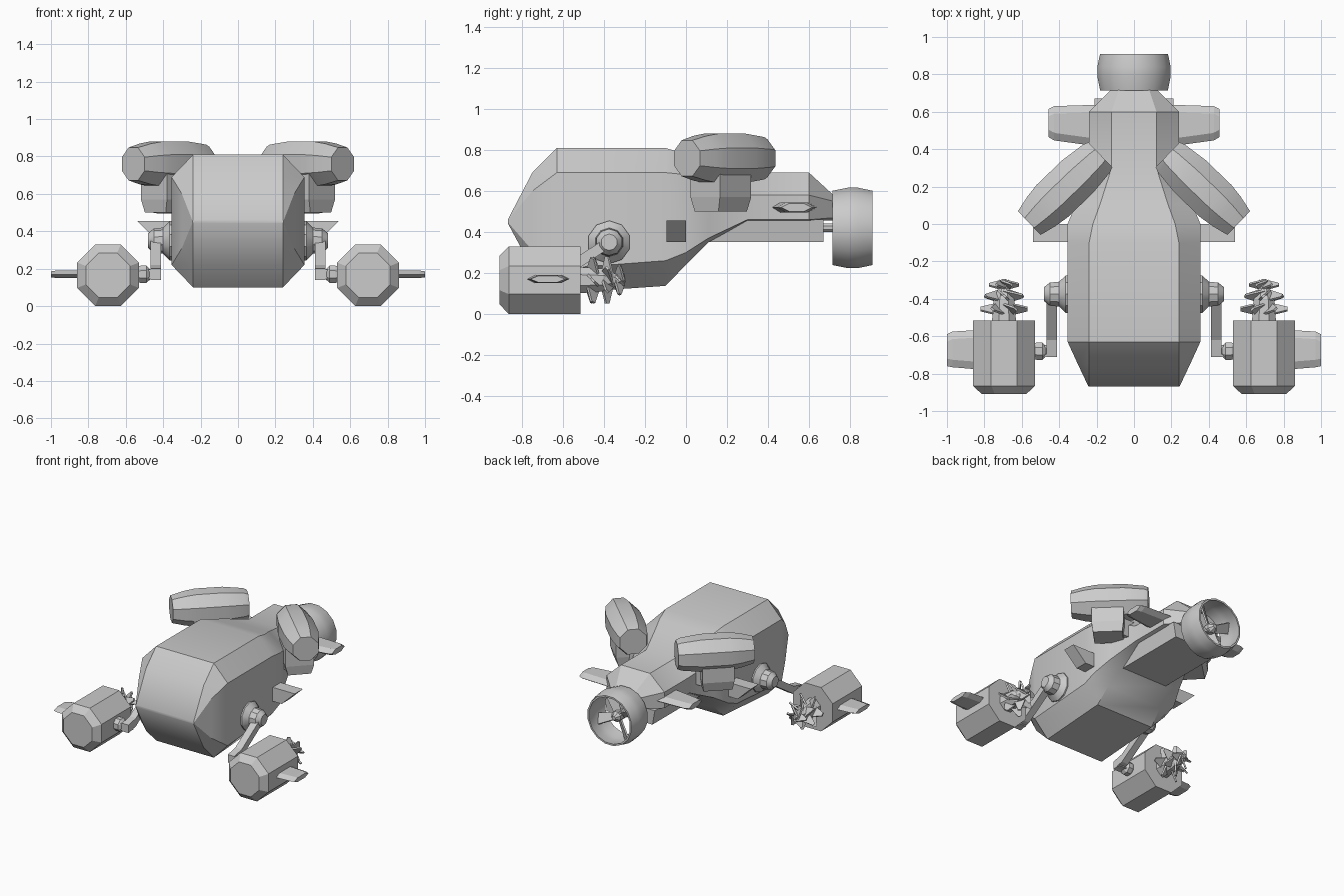
import bpy, bmesh
from math import pi, sin, cos, radians
from mathutils import Matrix, Vector

if "Cube" in bpy.data.objects:
    bpy.data.objects.remove(bpy.data.objects["Cube"])


def finish(name, bm, mirror=False, smooth=None):
    bmesh.ops.recalc_face_normals(bm, faces=bm.faces)
    me = bpy.data.meshes.new(name)
    bm.to_mesh(me)
    bm.free()
    ob = bpy.data.objects.new(name, me)
    bpy.context.collection.objects.link(ob)
    if mirror:
        ob.modifiers.new("mirror", 'MIRROR').use_mirror_merge = False
    if smooth:
        bpy.ops.object.select_all(action='DESELECT')
        ob.select_set(True)
        bpy.context.view_layer.objects.active = ob
        bpy.ops.object.shade_smooth_by_angle(angle=radians(smooth))
    return ob


def loft(bm, rings, closed=False):
    vs = [[bm.verts.new(p) for p in r] for r in rings]
    n = len(vs[0])
    pairs = list(zip(vs, vs[1:])) + ([(vs[-1], vs[0])] if closed else [])
    for a, b in pairs:
        for i in range(n):
            j = (i + 1) % n
            bm.faces.new((a[i], a[j], b[j], b[i]))
    if not closed:
        bm.faces.new(vs[0])
        bm.faces.new(vs[-1])


def aim(start, direction):
    return Matrix.Translation(start) @ Vector(direction).to_track_quat('Z', 'Y').to_matrix().to_4x4()


def lathe(name, profile, segs, start, direction, mirror=False, smooth=None, closed=False):
    # profile of (radius, distance along the axis)
    m = aim(start, direction)
    bm = bmesh.new()
    loft(bm, [[m @ Vector((r * cos(2 * pi * (i + .5) / segs), r * sin(2 * pi * (i + .5) / segs), h))
               for i in range(segs)] for r, h in profile], closed)
    return finish(name, bm, mirror, smooth)


def fin(name, x0, x1, y0, y1, z, t, taper):
    # flat hexagonal section, narrowed and rounded off at the tip
    def ring(x, a, b, h):
        return [(x, a, z), (x, a + .04, z + h), (x, b - .04, z + h),
                (x, b, z), (x, b - .04, z - h), (x, a + .04, z - h)]
    bm = bmesh.new()
    loft(bm, [ring(x0, y0, y1, t), ring(x1 - .03, y0 + taper * .7, y1 - .01, t),
              ring(x1, y0 + taper, y1 - .025, t * .8)])
    finish(name, bm, True)


def blades(name, n, layers, centre, direction, mirror=False):
    # layers of (height, root radius, tip radius, root width, tip width, pitch, turn)
    base = aim(centre, direction)
    bm = bmesh.new()
    for h, r0, r1, w0, w1, pitch, turn in layers:
        for k in range(n):
            m = (base @ Matrix.Translation((0, 0, h)) @ Matrix.Rotation(2 * pi * k / n + turn, 4, 'Z')
                 @ Matrix.Rotation(pitch, 4, 'X'))
            loft(bm, [[m @ Vector((r, s * w, u * .006)) for s, u in ((-1, -1), (1, -1), (1, 1), (-1, 1))]
                      for r, w in ((r0, w0), (r1, w1))])
    finish(name, bm, mirror)


def prism(name, outline, y0, y1, mirror=False):
    bm = bmesh.new()
    loft(bm, [[(x, y, z) for x, z in outline] for y in (y0, y1)])
    finish(name, bm, mirror)


def bar(name, path, hx, h, mirror=True):
    # square bar following a path in the y-z plane
    bm = bmesh.new()
    loft(bm, [[(x + sx * hx, y, z + sz * h) for sx, sz in ((-1, -1), (1, -1), (1, 1), (-1, 1))]
              for x, y, z in path])
    finish(name, bm, mirror)


# hull and tail boom: y, top half width, top z, side half width, side z high/low, bottom half width, bottom z
stations = [(-.87, .24, .46, .243, .455, .448, .24, .443),
            (-.75, .24, .69, .30, .60, .31, .24, .22),
            (-.63, .24, .81, .355, .69, .22, .24, .10),
            (-.10, .24, .81, .355, .69, .26, .24, .137),
            (.00, .22, .78, .355, .68, .30, .23, .24),
            (.11, .18, .75, .31, .65, .37, .20, .35),
            (.30, .12, .69, .24, .58, .46, .20, .455),
            (.60, .12, .69, .24, .58, .46, .20, .455),
            (.72, .08, .58, .12, .55, .47, .10, .455)]
bm = bmesh.new()
loft(bm, [[(-a, y, zt), (a, y, zt), (b, y, z1), (b, y, z2), (c, y, zb), (-c, y, zb), (-b, y, z2), (-b, y, z1)]
          for y, a, zt, b, z1, z2, c, zb in stations])
finish("hull", bm, smooth=30)

# keel under the boom, side ledges
prism("boom_keel", [(-.19, .35), (.19, .35), (.21, .46), (-.21, .46)], 0, .67)
prism("side_ledge", [(.28, .455), (.54, .455), (.43, .35), (.28, .35)], -.095, .0, True)

# tail duct with propeller
lathe("tail_duct", [(.185, .715), (.2, .79), (.2, .84), (.185, .91), (.172, .91), (.185, .84), (.185, .79), (.172, .715)],
      16, (0, 0, .42), (0, 1, 0), smooth=30, closed=True)
lathe("tail_shaft", [(.022, .6), (.022, .76), (.04, .76), (.04, .83), (.015, .86)], 8, (0, 0, .42), (0, 1, 0))
blades("tail_propeller", 4, [(0, .02, .18, .025, .04, .6, .4)], (0, .8, .42), (0, 1, 0))

# tail fins
fin("tail_fin", .12, .457, .405, .64, .52, .025, .06)

# upper pods, angled outward, on their mounts
pod_dir = Vector((-.38, .365, 0)).normalized()
lathe("upper_pod", [(.095, 0), (.118, .09), (.13, .17), (.13, .36), (.112, .5), (.1, .527)], 8,
      (.56, .005, .76), pod_dir, True, 35)
bm = bmesh.new()
m = Matrix.Translation((.37, .17, 0)) @ Matrix.Rotation(radians(-44), 4, 'Z')
loft(bm, [[m @ Vector((sx * a, sy * b, z)) for sx, sy in ((-1, -1), (1, -1), (1, 1), (-1, 1))]
          for a, b, z in ((.10, .08, .5), (.11, .10, .57), (.11, .10, .72))])
finish("pod_mount", bm, True)
prism("mount_bracket", [(.15, .51), (.36, .51), (.36, .64), (.15, .64)], .09, .25, True)

# ball joint on the hull and bent arm
lathe("arm_socket", [(.105, .32), (.105, .365), (.07, .40), (.065, .45), (.04, .48)], 10,
      (0, -.375, .35), (1, 0, 0), True, 30)
bar("arm", [(.44, -.36, .36), (.44, -.62, .19), (.44, -.71, .17)], .027, .03)
bar("arm_foot", [(.475, -.71, .17), (.475, -.65, .17)], .06, .025)
lathe("float_joint", [(.03, .47), (.05, .49), (.05, .52), (.04, .56)], 8, (0, -.68, .17), (1, 0, 0), True)

# side floats with fins
R = .165 / cos(pi / 8)
lathe("float", [(R * .72, 0), (R, .045), (R, .395)], 8, (.695, -.91, .165), (0, 1, 0), True, 25)
fin("float_fin", .80, 1.0, -.78, -.565, .17, .02, .02)

# spiky rear screws
lathe("screw_hub", [(.07, 0), (.06, .12), (.012, .23)], 8, (.695, -.525, .165), (0, 1, 0), True)
blades("screw_blades", 6, [(.07, .02, .125, .05, .012, .75, 0), (.14, .015, .115, .045, .01, .75, .5),
                           (.20, .01, .08, .035, .008, .75, 0)], (.695, -.525, .165), (0, 1, 0), True)
